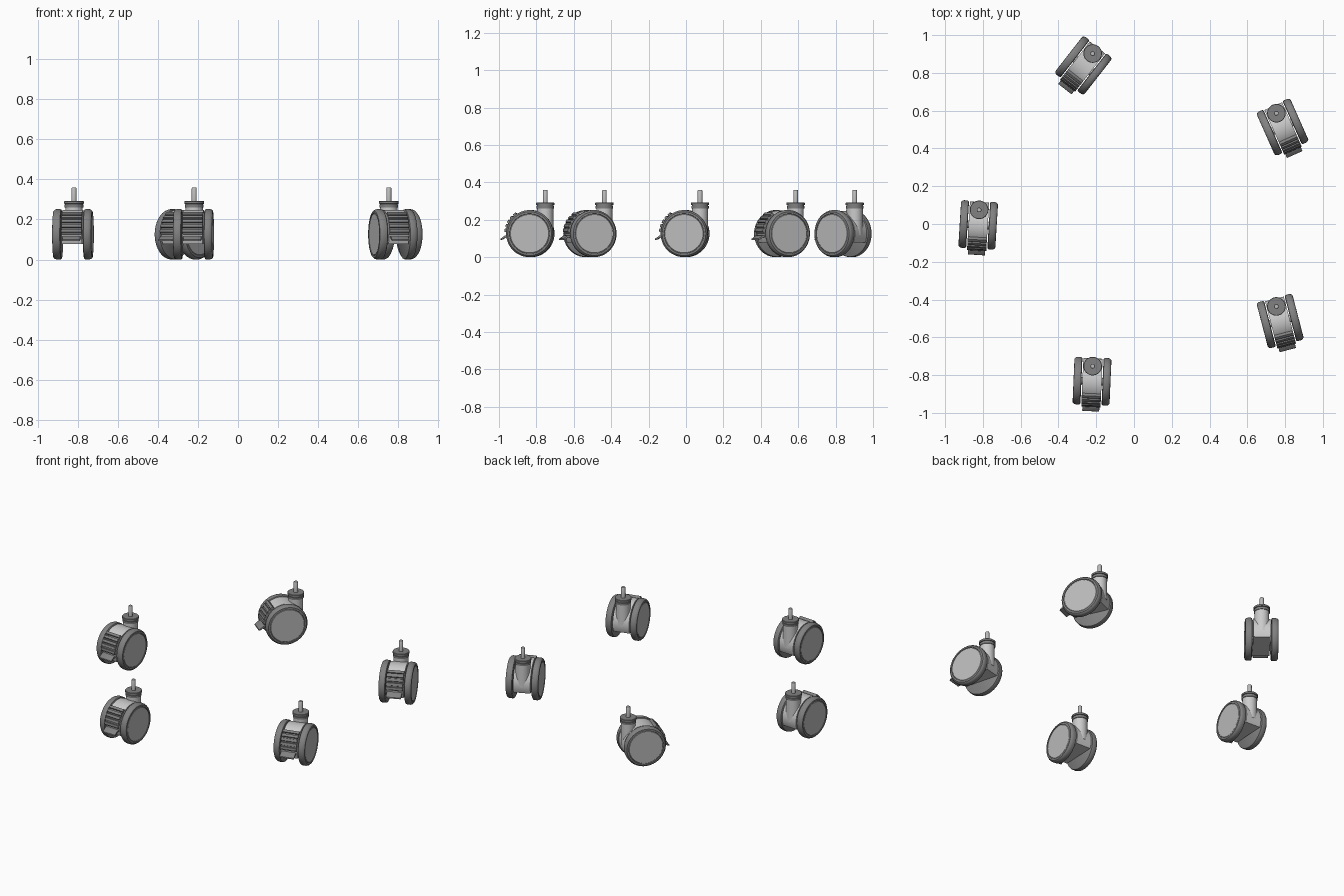
import bpy, bmesh
from math import sin, cos, pi, radians
from mathutils import Matrix

if "Cube" in bpy.data.objects:
    bpy.data.objects.remove(bpy.data.objects["Cube"])

CY, CZ, R = -0.08, 0.126, 0.126      # wheel axle position, wheel radius


def material(name, v):
    m = bpy.data.materials.new(name)
    m.diffuse_color = (v, v, v, 1)
    m.use_nodes = True
    m.node_tree.nodes["Principled BSDF"].inputs["Base Color"].default_value = m.diffuse_color
    return m


DARK = material("dark_grey", 0.22)
MID = material("mid_grey", 0.5)
LIGHT = material("light_grey", 0.75)


def finish(bm, name, mat, angle=35):
    bmesh.ops.remove_doubles(bm, verts=bm.verts, dist=1e-6)
    bmesh.ops.recalc_face_normals(bm, faces=bm.faces)
    me = bpy.data.meshes.new(name)
    bm.to_mesh(me)
    bm.free()
    me.materials.append(mat)
    for p in me.polygons:
        p.use_smooth = True
    me.set_sharp_from_angle(angle=radians(angle))
    return name, me


def lathe(name, profile, mat, axis='Z', at=(0, 0, 0), seg=48):
    """Spin (radius, height) points around z, or around x for axis='X'."""
    bm = bmesh.new()
    vs = [bm.verts.new((r, 0, h)) for r, h in profile]
    es = [bm.edges.new(p) for p in zip(vs, vs[1:])]
    bmesh.ops.spin(bm, geom=vs + es, axis=(0, 0, 1), cent=(0, 0, 0),
                   angle=2 * pi, steps=seg, use_merge=True)
    m = Matrix.Translation(at)
    if axis == 'X':
        m = m @ Matrix.Rotation(pi / 2, 4, 'Y')
    bm.transform(m)
    return finish(bm, name, mat)


def extrude(name, pts, half, mat, bevel=0.0):
    """Extrude a (y, z) outline, given relative to the axle, across x."""
    bm = bmesh.new()
    f = bm.faces.new([bm.verts.new((-half, CY + y, CZ + z)) for y, z in pts])
    g = bmesh.ops.extrude_face_region(bm, geom=[f])
    bmesh.ops.translate(bm, vec=(2 * half, 0, 0),
                        verts=[v for v in g['geom'] if isinstance(v, bmesh.types.BMVert)])
    bmesh.ops.recalc_face_normals(bm, faces=bm.faces)
    if bevel:
        rim = [e for e in bm.edges if abs(e.verts[0].co.x - e.verts[1].co.x) < 1e-6]
        bmesh.ops.bevel(bm, geom=rim, offset=bevel, segments=2, affect='EDGES', profile=0.5)
    return finish(bm, name, mat)


def arc(r, a0, a1, n):
    return [(r * cos(radians(a0 + (a1 - a0) * i / n)),
             r * sin(radians(a0 + (a1 - a0) * i / n))) for i in range(n + 1)]


parts = []

# wheels: rounded tyre with a slightly recessed hub disc, on both sides
for side, s in (("left", -1), ("right", 1)):
    tyre = [(0.0, 0.056), (0.119, 0.056), (0.124, 0.059), (R, 0.065), (R, 0.082),
            (0.123, 0.091), (0.117, 0.097), (0.107, 0.098), (0.106, 0.095), (0.104, 0.094)]
    hub = [(0.104, 0.094), (0.102, 0.096), (0.0, 0.096)]
    for nm, prof, mat in (("tyre", tyre, DARK), ("hub_disc", hub, MID)):
        parts.append(lathe(f"{side}_{nm}", [(r, h * s) for r, h in prof], mat, 'X', (0, CY, CZ)))
parts.append(lathe("axle", [(0, -0.057), (0.02, -0.057), (0.02, 0.057), (0, 0.057)],
                   MID, 'X', (0, CY, CZ), 24))

# hood between the wheels, cut flat underneath
parts.append(extrude("hood", arc(0.121, -23, 203, 40), 0.051, LIGHT))

# neck, collar rings and threaded stem
parts.append(lathe("neck", [(0, 0.12), (0.043, 0.12), (0.043, 0.262), (0, 0.262)], LIGHT))
parts.append(lathe("collar", [(0, 0.26), (0.047, 0.26), (0.047, 0.274), (0.044, 0.275),
                              (0.044, 0.278), (0.049, 0.279), (0.049, 0.290), (0.047, 0.292),
                              (0, 0.292)], DARK))
parts.append(lathe("stem", [(0, 0.29), (0.0125, 0.29), (0.0125, 0.356), (0.0105, 0.359),
                            (0, 0.359)], MID, seg=24))

# ribbed brake pedal hugging the hood, with a toe tab
ribs = []
for i in range(5):
    a = 125 + i * 11
    ribs += arc(0.137, a, a + 6.5, 3) + arc(0.129, a + 7.5, a + 10, 2)
parts.append(extrude("brake_pedal", ribs + arc(0.117, 181, 122, 14), 0.051, DARK, 0.0015))
parts.append(extrude("brake_tab", [(-0.112, -0.006), (-0.135, -0.010), (-0.148, -0.020),
                                   (-0.158, -0.027), (-0.159, -0.034), (-0.146, -0.030),
                                   (-0.132, -0.021), (-0.112, -0.018)], 0.045, DARK, 0.0015))

# five casters at the points of a pentagon, each swivelled differently
for k, swivel in enumerate((-3.5, -2.5, 14.6, 24, -38)):
    a = radians(180 + 72 * k)
    place = (Matrix.Translation((0.05 + 0.87 * cos(a), 0.075 + 0.87 * sin(a), 0))
             @ Matrix.Rotation(radians(swivel), 4, 'Z'))
    for name, me in parts:
        ob = bpy.data.objects.new(f"caster_{k + 1}_{name}", me)
        ob.matrix_world = place
        bpy.context.collection.objects.link(ob)
